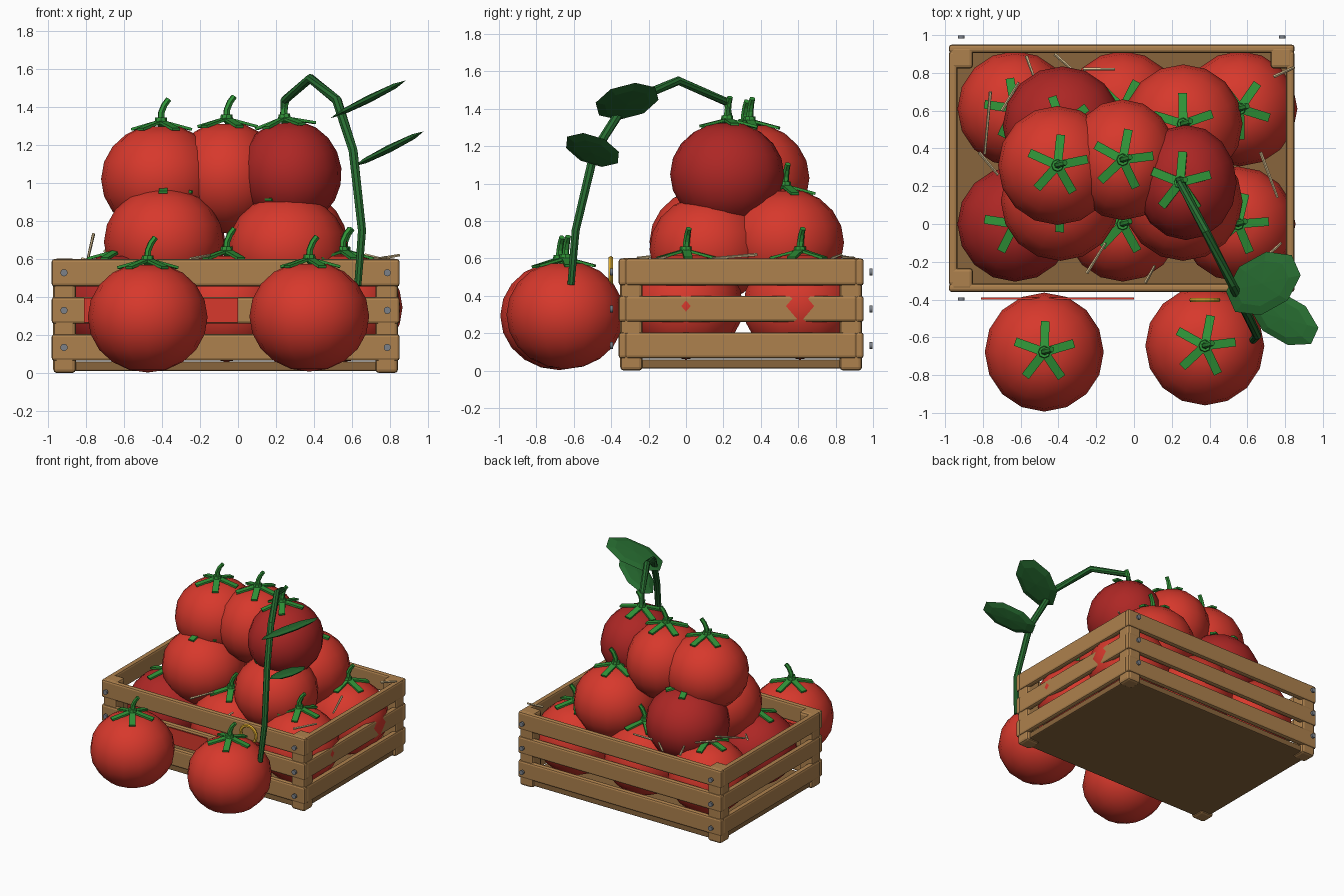
import bpy, bmesh, math, random
from mathutils import Vector, Matrix

if "Cube" in bpy.data.objects:
    bpy.data.objects.remove(bpy.data.objects["Cube"])

random.seed(4)


def mat(name, r, g, b):
    m = bpy.data.materials.new(name)
    m.diffuse_color = (r, g, b, 1)
    m.use_nodes = True
    m.node_tree.nodes["Principled BSDF"].inputs["Base Color"].default_value = m.diffuse_color
    return m


RED = mat("red", 0.68, 0.04, 0.025)
DARK = mat("dark_red", 0.42, 0.02, 0.018)
GREEN = mat("green", 0.03, 0.30, 0.04)
VINE = mat("vine_green", 0.02, 0.15, 0.03)
WOOD = mat("wood", 0.42, 0.22, 0.075)
FLOOR = mat("floor_wood", 0.25, 0.13, 0.045)
STRAW = mat("straw", 0.68, 0.52, 0.28)
METAL = mat("metal", 0.2, 0.22, 0.25)
YELLOW = mat("yellow", 0.8, 0.45, 0.03)


def finish(name, bm, m, smooth=None):
    me = bpy.data.meshes.new(name)
    bmesh.ops.recalc_face_normals(bm, faces=bm.faces)
    bm.to_mesh(me)
    bm.free()
    ob = bpy.data.objects.new(name, me)
    bpy.context.collection.objects.link(ob)
    me.materials.append(m)
    if smooth:
        bpy.ops.object.select_all(action='DESELECT')
        ob.select_set(True)
        bpy.context.view_layer.objects.active = ob
        bpy.ops.object.shade_smooth_by_angle(angle=math.radians(smooth))
    return ob


def box(name, lo, hi, m, bevel=0.015):
    lo, hi = Vector(lo), Vector(hi)
    bm = bmesh.new()
    bmesh.ops.create_cube(bm, size=1, matrix=Matrix.Translation((lo + hi) / 2)
                          @ Matrix.Diagonal((*(hi - lo), 1)))
    if bevel:
        bmesh.ops.bevel(bm, geom=bm.edges[:], offset=bevel, segments=2,
                        profile=0.5, affect='EDGES')
    return finish(name, bm, m)


def tube(bm, pts, radii, n=8):
    # swept round tube with averaged directions at the bends
    pts = [Vector(p) for p in pts]
    rings = []
    for i, p in enumerate(pts):
        d = (pts[min(i + 1, len(pts) - 1)] - pts[max(i - 1, 0)]).normalized()
        u = d.cross(Vector((0.35, 0.9, 0.1))).normalized()
        v = d.cross(u)
        rings.append([bm.verts.new(p + radii[i] * (u * math.cos(a) + v * math.sin(a)))
                      for a in (2 * math.pi * k / n for k in range(n))])
    for a, b in zip(rings, rings[1:]):
        for k in range(n):
            bm.faces.new((a[k], a[(k + 1) % n], b[(k + 1) % n], b[k]))
    bm.faces.new(rings[0])
    bm.faces.new(rings[-1])


# ---- crate ----
X0, X1, Y0, Y1 = -0.98, 0.85, -0.36, 0.95
T = 0.045
box("crate_floor", (X0 + .03, Y0 + .03, 0.012), (X1 - .03, Y1 - .03, 0.06), FLOOR, 0.008)
for x in (X0 + 0.008, X1 - 0.128):
    for y in (Y0 + 0.008, Y1 - 0.128):
        box("corner_post", (x, y, 0), (x + 0.12, y + 0.12, 0.602), WOOD, 0.02)
for z0, z1 in ((0.065, 0.205), (0.26, 0.40), (0.455, 0.6)):
    for y in (Y0, Y1 - T):
        box("long_slat", (X0, y, z0), (X1, y + T, z1), WOOD)
    for x in (X0, X1 - T):
        box("side_slat", (x, Y0 + T - .01, z0), (x + T, Y1 - T + .01, z1), WOOD)
    for x in (-0.915, 0.785):
        for y in (-0.398, 0.99):
            bm = bmesh.new()
            bmesh.ops.create_cone(
                bm, cap_ends=True, segments=10, radius1=0.019, radius2=0.019, depth=0.016,
                matrix=Matrix.Translation((x, y, (z0 + z1) / 2)) @ Matrix.Rotation(math.pi / 2, 4, 'X'))
            finish("nail", bm, METAL, 40)

# ---- front plate and ring ----
box("front_plate", (-0.81, -0.40, 0.265), (0.0, -0.39, 0.395), RED, 0)
bpy.ops.mesh.primitive_torus_add(location=(0.375, -0.402, 0.53), rotation=(math.pi / 2, 0, 0),
                                 major_radius=0.07, minor_radius=0.013,
                                 major_segments=20, minor_segments=6)
ring = bpy.context.object
ring.name = "front_ring"
ring.data.materials.append(YELLOW)


# ---- tomatoes ----
def tomato(c, r=(0.315, 0.315, 0.29), m=RED, tilt=0, stem=True):
    place = Matrix.Translation(c) @ Matrix.Rotation(tilt, 4, 'Y')
    bm = bmesh.new()
    bmesh.ops.create_uvsphere(bm, u_segments=16, v_segments=10, radius=1)
    for v in bm.verts:
        rad = math.hypot(v.co.x, v.co.y)
        if v.co.z > 0 and rad < 0.1:
            v.co.z -= 0.07
        v.co = Vector((v.co.x * r[0], v.co.y * r[1], v.co.z * r[2]))
    bmesh.ops.transform(bm, matrix=place, verts=bm.verts)
    finish("tomato", bm, m, 60)
    # calyx: five drooping strips, a hub and a bent stem
    bm = bmesh.new()
    top = Matrix.Translation((0, 0, r[2] + 0.015))
    yaw = random.uniform(0, 1.2)
    for k in range(5):
        a = yaw + k * 2 * math.pi / 5
        bmesh.ops.create_cube(bm, size=1, matrix=top @ Matrix.Rotation(a, 4, 'Z')
                              @ Matrix.Rotation(math.radians(15), 4, 'Y')
                              @ Matrix.Translation((0.085, 0, 0))
                              @ Matrix.Diagonal((0.165, 0.046, 0.014, 1)))
    bmesh.ops.create_cone(bm, cap_ends=True, segments=8, radius1=0.036, radius2=0.03,
                          depth=0.04, matrix=top)
    if stem:
        z = r[2]
        tube(bm, [(0, 0, z), (0.002, 0.003, z + .06), (0.018, 0.008, z + .1), (0.04, 0.015, z + .13)],
             [0.02, 0.018, 0.017, 0.016], 6)
    bmesh.ops.transform(bm, matrix=place, verts=bm.verts)
    finish("calyx", bm, GREEN)


# loose pair in front
tomato((-0.475, -0.678, 0.293))
tomato((0.375, -0.645, 0.298))
# bottom layer
for x, y, m in ((-0.63, -0.0, DARK), (-0.06, 0.0, RED), (0.55, 0.0, RED),
                (-0.63, 0.61, RED), (-0.06, 0.61, RED), (0.56, 0.61, RED)):
    tomato((x, y, 0.345), (0.305, 0.305, 0.285), m)
# middle layer
for x, y, z, m, s in ((-0.39, 0.12, 0.69, RED, False), (0.26, 0.12, 0.65, RED, False),
                      (-0.38, 0.52, 0.68, DARK, True), (0.26, 0.53, 0.685, RED, True)):
    tomato((x, y, z), m=m, stem=s)
# top layer
tomato((-0.405, 0.31, 1.02))
tomato((-0.06, 0.34, 1.03), (0.29, 0.32, 0.295))
tomato((0.275, 0.22, 1.05), (0.27, 0.305, 0.28), DARK, math.radians(-6))

# ---- vine ----
bm = bmesh.new()
path = [(0.24, 0.23, 1.35), (0.245, 0.22, 1.435), (0.38, -0.04, 1.55), (0.52, -0.32, 1.435),
        (0.605, -0.49, 1.17), (0.652, -0.59, 0.75), (0.63, -0.615, 0.46)]
tube(bm, path, [0.02, 0.022, 0.024, 0.026, 0.025, 0.023, 0.02])
finish("vine", bm, VINE, 40)

# ---- vine leaves: flattened eight-sided ellipsoids ----
for c, d, ln, wd in (((0.685, -0.315, 1.44), (0.36, 0.2), 0.235, 0.155),
                     ((0.795, -0.5, 1.18), (0.35, -0.2), 0.22, 0.125)):
    n = Vector((-0.5, 0, 1)).normalized()
    u = Vector((d[0], d[1], 0.5 * d[0])).normalized()
    v = n.cross(u)
    rot = Matrix((u, v, n)).transposed().to_4x4()
    bm = bmesh.new()
    bmesh.ops.create_uvsphere(bm, u_segments=8, v_segments=4, radius=1,
                              matrix=Matrix.Translation(c) @ rot
                              @ Matrix.Diagonal((ln, wd, 0.02, 1))
                              @ Matrix.Rotation(math.pi / 8, 4, 'Z'))
    finish("vine_leaf", bm, VINE)

# ---- straw ----
straws = [(-.76, .70, .73, -.79, .37, .6), (-.57, .89, .6, -.53, .78, .62),
          (-.27, .82, .62, -.10, .82, .62), (-.82, .38, .6, -.72, .26, .57),
          (-.25, -.26, .6, -.15, -.1, .62), (.67, .38, .62, .76, .14, .6),
          (.74, .78, .6, .85, .83, .62), (.65, -.22, .58, .78, -.1, .61),
          (.06, -.31, .53, .11, -.22, .57), (-.70, .6, .64, -.61, .75, .66),
          (-.42, .9, .6, -.33, .82, .61)]
for s in straws:
    bm = bmesh.new()
    tube(bm, [s[:3], s[3:]], [0.009, 0.007], 5)
    finish("straw", bm, STRAW)
